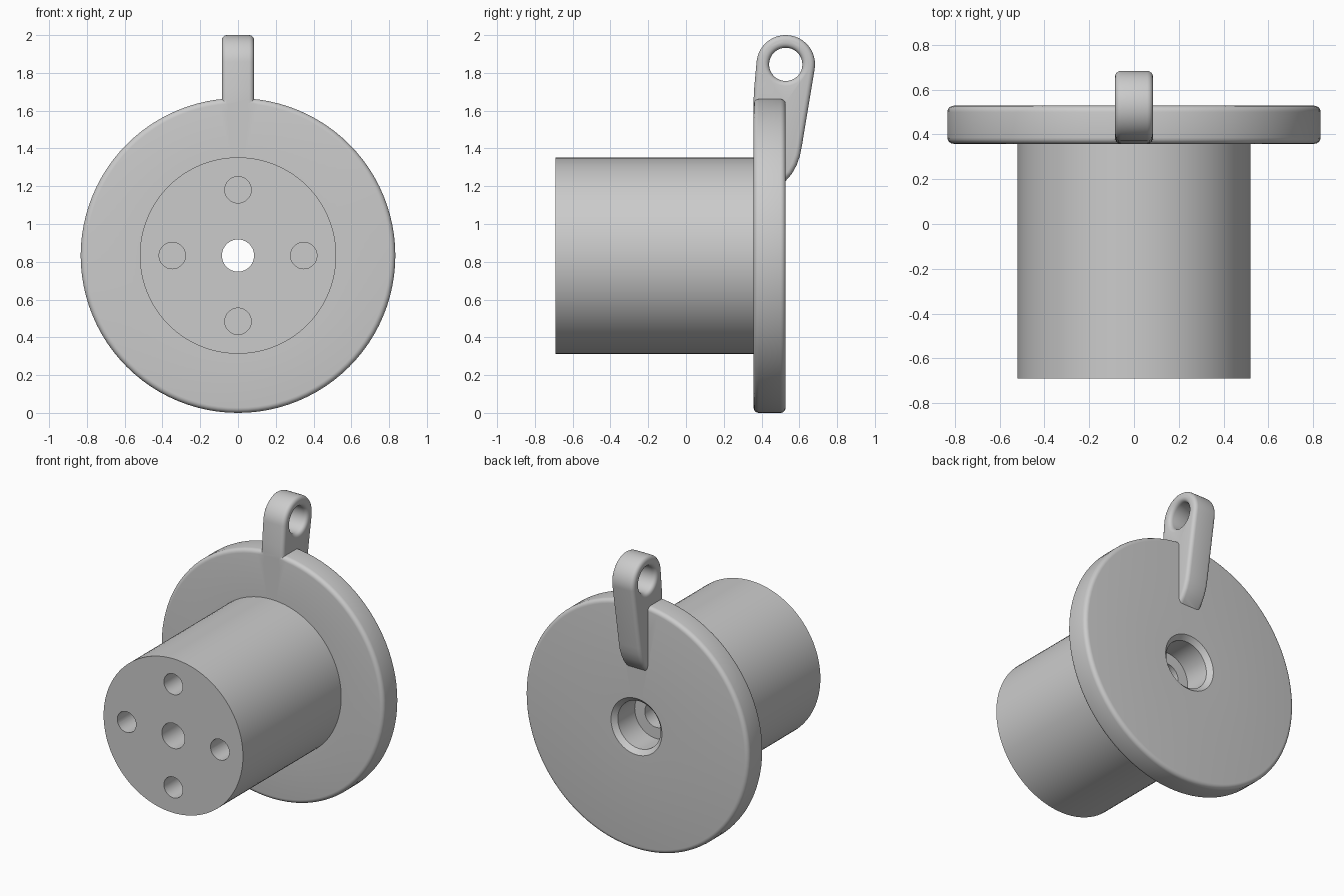
import bpy, bmesh, math
from mathutils import Matrix, Vector

if "Cube" in bpy.data.objects:
    bpy.data.objects.remove(bpy.data.objects["Cube"])

CZ = 0.833          # height of the main axis
SEG = 96

grey = bpy.data.materials.new("plain grey")
grey.diffuse_color = (0.6, 0.6, 0.6, 1)
grey.use_nodes = True
grey.node_tree.nodes["Principled BSDF"].inputs["Base Color"].default_value = grey.diffuse_color


def add_object(name, bm):
    bmesh.ops.recalc_face_normals(bm, faces=bm.faces[:])
    mesh = bpy.data.meshes.new(name)
    bm.to_mesh(mesh)
    bm.free()
    mesh.materials.append(grey)
    ob = bpy.data.objects.new(name, mesh)
    bpy.context.collection.objects.link(ob)
    return ob


def lathe(name, profile):
    """Spin a closed (radius, y) profile around the main axis."""
    bm = bmesh.new()
    rings = []
    for i in range(SEG):
        a = 2 * math.pi * i / SEG
        rings.append([bm.verts.new((r * math.sin(a), y, CZ + r * math.cos(a))) for r, y in profile])
    n = len(profile)
    for i in range(SEG):
        p, q = rings[i], rings[(i + 1) % SEG]
        for j in range(n):
            k = (j + 1) % n
            bm.faces.new((p[j], p[k], q[k], q[j]))
    return add_object(name, bm)


def cylinder(name, radius, length, centre, axis, segments=48):
    bm = bmesh.new()
    rot = Vector((0, 0, 1)).rotation_difference(Vector(axis)).to_matrix().to_4x4()
    bmesh.ops.create_cone(bm, cap_ends=True, segments=segments, radius1=radius, radius2=radius,
                          depth=length, matrix=Matrix.Translation(centre) @ rot)
    ob = add_object(name, bm)
    ob.hide_render = True
    return ob


def apply_modifiers(ob):
    bpy.context.view_layer.update()
    dg = bpy.context.evaluated_depsgraph_get()
    mesh = bpy.data.meshes.new_from_object(ob.evaluated_get(dg))
    ob.modifiers.clear()
    ob.data = mesh


def boolean(ob, other, operation):
    m = ob.modifiers.new(operation.lower(), 'BOOLEAN')
    m.operation, m.solver, m.object = operation, 'EXACT', other
    apply_modifiers(ob)
    bpy.data.objects.remove(other)


def arc(cx, cy, r, a0, a1, n):
    return [(cx + r * math.cos(math.radians(a0 + (a1 - a0) * i / n)),
             cy + r * math.sin(math.radians(a0 + (a1 - a0) * i / n))) for i in range(n + 1)]


# Hub, rounded flange, through bore and chamfered counterbore in one profile
F0, F1, R, E = 0.358, 0.528, 0.833, 0.028
profile = [(0.085, -0.69), (0.52, -0.69), (0.52, F0)]
profile += arc(R - E, F0 + E, E, -90, 0, 5)
profile += arc(R - E, F1 - E, E, 0, 90, 5)
profile += [(0.19, F1), (0.16, F1 - 0.03), (0.16, F1 - 0.21), (0.085, F1 - 0.21)]
body = lathe("flanged_hub", profile)

# Four blind holes in the hub face
for dx, dz in ((0.348, 0), (-0.348, 0), (0, 0.348), (0, -0.348)):
    cutter = cylinder("hole_cutter", 0.07, 0.8, (dx, -0.69, CZ + dz), (0, 1, 0))
    boolean(body, cutter, 'DIFFERENCE')

# Lug: side outline with a round top and a tapering back edge
W, LY, LZ, LR = 0.085, 0.528, 1.845, 0.155
outline = [(0.44, 1.21), (0.525, 1.225), (0.56, 1.265), (0.585, 1.31), (0.603, 1.36), (0.613, 1.41)]
outline += arc(LY, LZ, LR, -9, 175, 32)
outline += [(0.361, 1.72), (0.358, 1.66), (0.358, 1.58), (0.44, 1.5)]
bm = bmesh.new()
face = bm.faces.new([bm.verts.new((-W, y, z)) for y, z in outline])
ext = bmesh.ops.extrude_face_region(bm, geom=[face])
bmesh.ops.translate(bm, vec=(2 * W, 0, 0),
                    verts=[v for v in ext["geom"] if isinstance(v, bmesh.types.BMVert)])
lug = add_object("lug", bm)
boolean(lug, cylinder("eye_cutter", 0.088, 1, (0, LY, LZ), (1, 0, 0)), 'DIFFERENCE')

# Round the lug's side edges and eye rim
bev = lug.modifiers.new("round", 'BEVEL')
bev.width, bev.segments, bev.limit_method, bev.angle_limit = 0.026, 4, 'ANGLE', math.radians(60)
apply_modifiers(lug)

# Join the lug to the flange
boolean(body, lug, 'UNION')

bpy.ops.object.select_all(action='DESELECT')
body.select_set(True)
bpy.context.view_layer.objects.active = body
bpy.ops.object.shade_smooth_by_angle(angle=math.radians(30))
